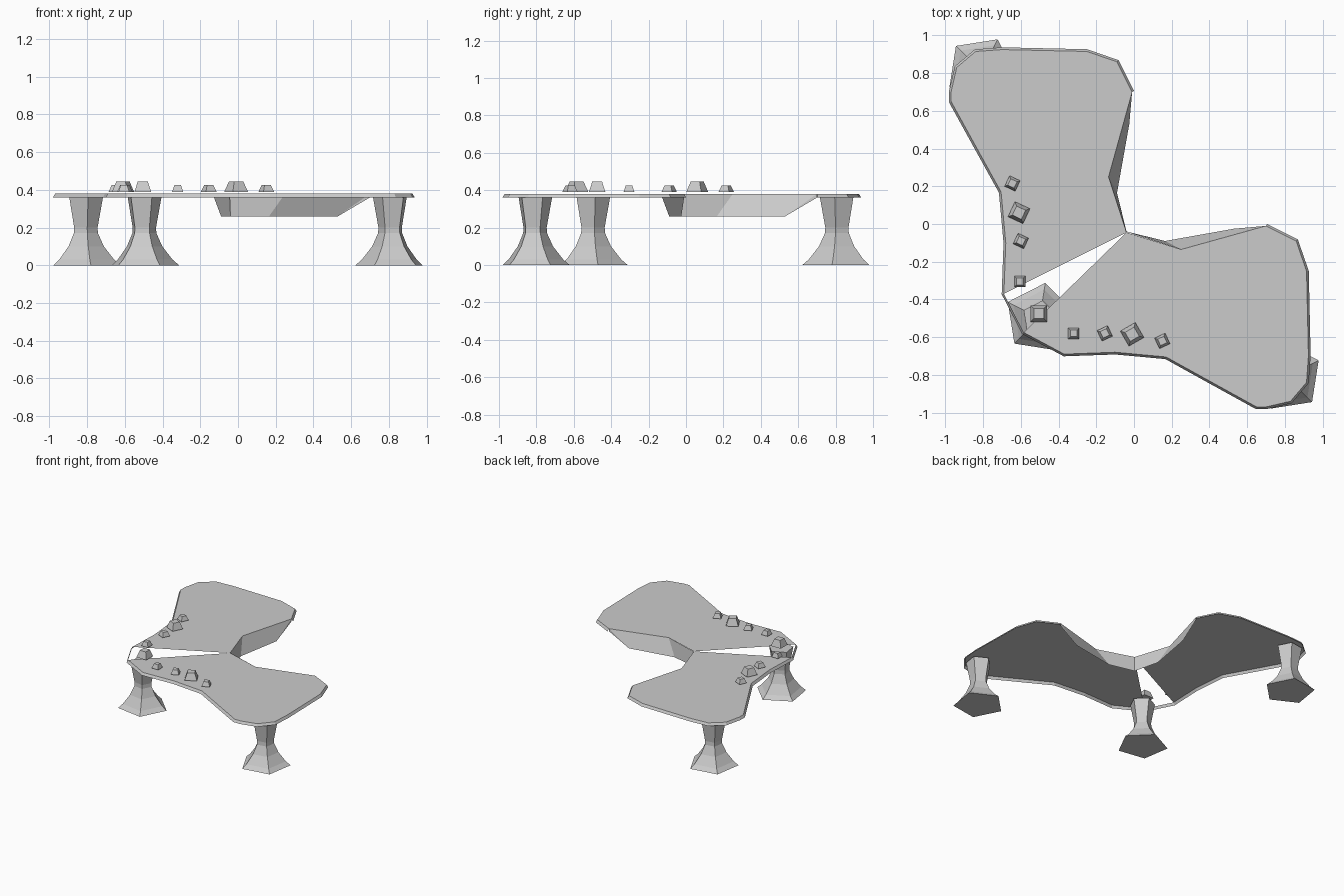
import bpy, bmesh
from math import sin, cos, radians, pi

if "Cube" in bpy.data.objects:
    bpy.data.objects.remove(bpy.data.objects["Cube"])


def make_object(name, verts, faces):
    me = bpy.data.meshes.new(name)
    me.from_pydata(verts, [], faces)
    me.update()
    ob = bpy.data.objects.new(name, me)
    bpy.context.collection.objects.link(ob)
    return ob


def frustum(name, center, rings, sides, turn):
    """Stack of regular polygons (radius, z), capped at both ends."""
    verts = [(center[0] + r * cos(turn + 2 * pi * i / sides),
              center[1] + r * sin(turn + 2 * pi * i / sides), z)
             for r, z in rings for i in range(sides)]
    faces = [(k * sides + i, k * sides + (i + 1) % sides,
              (k + 1) * sides + (i + 1) % sides, (k + 1) * sides + i)
             for k in range(len(rings) - 1) for i in range(sides)]
    faces.append(tuple(reversed(range(sides))))
    last = (len(rings) - 1) * sides
    faces.append(tuple(range(last, last + sides)))
    return make_object(name, verts, faces)


def swap(p):
    return (p[1], p[0]) + tuple(p[2:])


# Outline of the rear lobe, from inner edge round to the outer corner
lobe = [(-0.01, 0.70), (-0.09, 0.86), (-0.25, 0.915), (-0.70, 0.925),
        (-0.84, 0.915), (-0.94, 0.83), (-0.97, 0.70), (-0.97, 0.65),
        (-0.81, 0.36), (-0.705, 0.17), (-0.68, -0.10), (-0.69, -0.37)]
notch = (-0.04, -0.045)
bend = (-0.135, 0.25)
corner = (-0.585, -0.575)
TOP, RIM, SKIRT = 0.38, 0.36, 0.26

# Flat tops: the wedge between the rear lobe and the corner stays open
rear = [notch, bend] + lobe
front = [notch, corner] + [swap(p) for p in reversed([bend] + lobe)]
for name, pts in (("rear_top", rear), ("front_top", front)):
    area = sum(a[0] * b[1] - b[0] * a[1] for a, b in zip(pts, pts[1:] + pts[:1]))
    if area < 0:
        pts = pts[::-1]
    make_object(name, [(x, y, TOP) for x, y in pts], [tuple(range(len(pts)))])

# Thin outer rim that spreads slightly outward
chain = lobe + [corner] + [swap(p) for p in reversed(lobe)]
n = len(chain)
verts = [(x, y, TOP) for x, y in chain]
for i, (x, y) in enumerate(chain):
    a, b = chain[max(i - 1, 0)], chain[min(i + 1, n - 1)]
    dx, dy = b[0] - a[0], b[1] - a[1]
    d = (dx * dx + dy * dy) ** 0.5
    verts.append((x - dy / d * 0.012, y + dx / d * 0.012, RIM)
                 if (-dy * (x + 0.3) + dx * (y + 0.3)) > 0 else
                 (x + dy / d * 0.012, y - dx / d * 0.012, RIM))
make_object("outer_rim", verts, [(i, n + i, n + i + 1, i + 1) for i in range(n - 1)])

# Deep apron along the two inner edges
apron = [(*notch, TOP), (*bend, TOP), (-0.01, 0.70, TOP), (-0.01, 0.70, RIM),
         (-0.025, 0.53, SKIRT), (-0.09, 0.165, SKIRT), (-0.04, -0.04, SKIRT)]
make_object("rear_apron", apron, [(0, 6, 5, 1), (1, 5, 4, 2), (2, 4, 3)])
make_object("front_apron", [swap(p) for p in apron],
            [(0, 1, 5, 6), (1, 2, 4, 5), (2, 3, 4)])

# Three flared five-sided legs
leg = [(0.19, 0.0), (0.155, 0.03), (0.10, 0.10), (0.068, 0.17), (0.066, 0.20), (0.095, 0.36)]
for name, c, deg in (("corner_leg", (-0.5, -0.5), 225),
                     ("rear_leg", (-0.81, 0.81), 135),
                     ("front_leg", (0.81, -0.81), -45)):
    frustum(name, c, leg, 5, radians(deg))

# Small square studs along the outer edge: x, y, half width, height, turn
studs = [(-0.645, 0.215, 0.031, 0.035, 65), (-0.61, 0.06, 0.044, 0.055, 65),
         (-0.60, -0.09, 0.031, 0.035, 65), (-0.605, -0.305, 0.029, 0.035, 0),
         (-0.505, -0.475, 0.044, 0.055, 0), (-0.32, -0.58, 0.029, 0.035, 0),
         (-0.155, -0.58, 0.031, 0.035, 25), (-0.01, -0.585, 0.046, 0.055, 30),
         (0.15, -0.62, 0.031, 0.035, 25)]
for i, (x, y, w, h, deg) in enumerate(studs):
    r = w * 2 ** 0.5
    frustum(f"stud_{i + 1}", (x, y), [(r, 0.39), (r * 0.6, 0.39 + h)], 4, radians(deg + 45))
